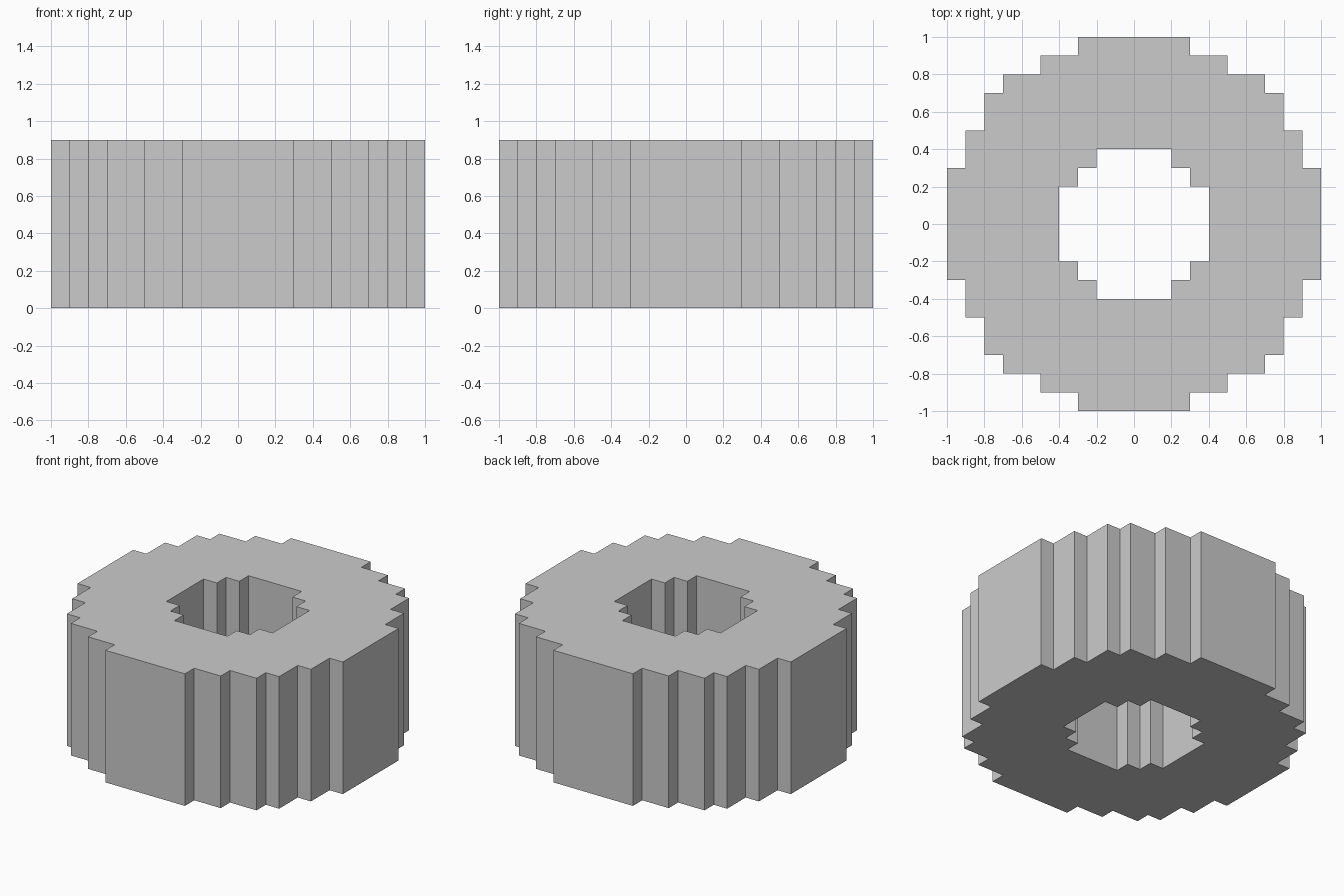
import bpy
import bmesh

if "Cube" in bpy.data.objects:
    bpy.data.objects.remove(bpy.data.objects["Cube"])

HEIGHT = 0.9

# Stepped quarter outlines, counter-clockwise from +x to +y
OUTER = [(1, .3), (.9, .3), (.9, .5), (.8, .5), (.8, .7), (.7, .7),
         (.7, .8), (.5, .8), (.5, .9), (.3, .9), (.3, 1)]
HOLE = [(.4, .2), (.3, .2), (.3, .3), (.2, .3), (.2, .4)]


def add_loop(bm, quarter):
    """Repeat a quarter outline four times around z as a closed edge loop."""
    points, part = [], quarter
    for _ in range(4):
        points += part
        part = [(-y, x) for x, y in part]
    verts = [bm.verts.new((x, y, 0)) for x, y in points]
    return [bm.edges.new((verts[i - 1], verts[i])) for i in range(len(verts))]


# Flat ring with a hole, extruded to full height
bm = bmesh.new()
edges = add_loop(bm, OUTER) + add_loop(bm, HOLE)
bmesh.ops.triangle_fill(bm, edges=edges, use_beauty=True, normal=(0, 0, 1))
extruded = bmesh.ops.extrude_face_region(bm, geom=bm.faces[:], use_keep_orig=True)
top = [v for v in extruded["geom"] if isinstance(v, bmesh.types.BMVert)]
bmesh.ops.translate(bm, verts=top, vec=(0, 0, HEIGHT))
bmesh.ops.recalc_face_normals(bm, faces=bm.faces[:])

mesh = bpy.data.meshes.new("stepped_ring")
bm.to_mesh(mesh)
bm.free()
ring = bpy.data.objects.new("stepped_ring", mesh)
bpy.context.collection.objects.link(ring)
